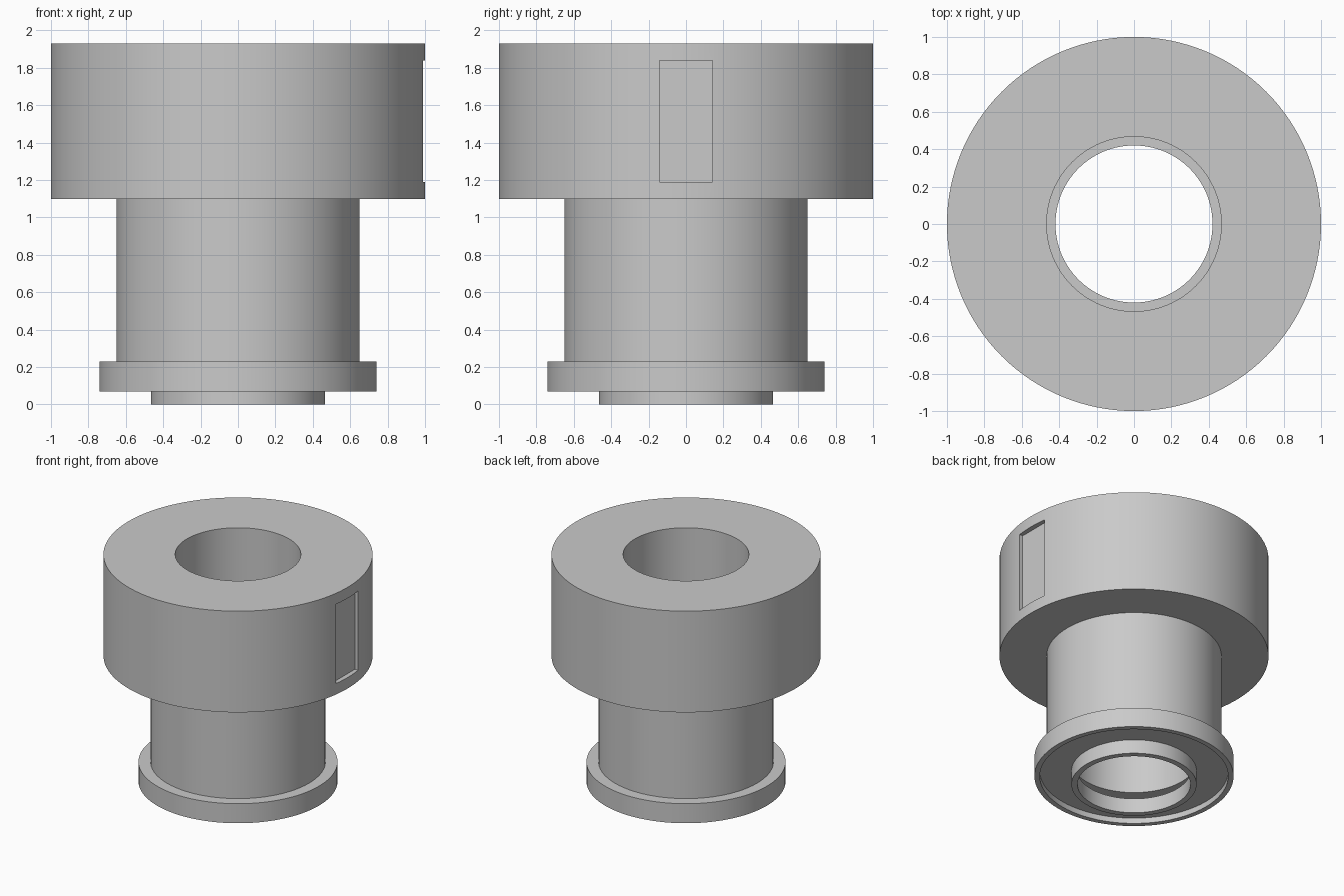
import bpy
import bmesh
from math import cos, sin, tau

cube = bpy.data.objects.get("Cube")
if cube:
    bpy.data.objects.remove(cube, do_unlink=True)

# One plain grey for the whole part
grey = bpy.data.materials.new("plain grey")
grey.use_nodes = True
colour = (0.59, 0.59, 0.59, 1)
grey.diffuse_color = colour
grey.node_tree.nodes["Principled BSDF"].inputs["Base Color"].default_value = colour


def lathe(name, profile, segments=128):
    """Revolve a closed (radius, height) profile around z."""
    bm = bmesh.new()
    rings = []
    for i in range(segments):
        a = tau * i / segments
        rings.append([bm.verts.new((r * cos(a), r * sin(a), z)) for r, z in profile])
    n = len(profile)
    for i, ring in enumerate(rings):
        after = rings[(i + 1) % segments]
        for j in range(n):
            k = (j + 1) % n
            bm.faces.new((ring[j], after[j], after[k], ring[k]))
    bmesh.ops.recalc_face_normals(bm, faces=bm.faces)
    mesh = bpy.data.meshes.new(name)
    bm.to_mesh(mesh)
    bm.free()
    mesh.materials.append(grey)
    obj = bpy.data.objects.new(name, mesh)
    bpy.context.collection.objects.link(obj)
    return obj


# Hollow body: spigot, recessed underside, flange, neck, wide head, bore and groove
body = lathe("flanged_bushing", [
    (0.42, 0), (0.465, 0), (0.465, 0.115), (0.70, 0.115),
    (0.70, 0.07), (0.74, 0.07), (0.74, 0.23), (0.65, 0.23),
    (0.65, 1.10), (1, 1.10), (1, 1.93), (0.467, 1.93),
    (0.467, 0.20), (0.60, 0.20), (0.60, 0.12), (0.42, 0.12),
])

# Flat rectangular pocket in the side of the head
bpy.ops.mesh.primitive_cube_add(size=1, location=(1.06, 0, 1.515))
cutter = bpy.context.object
cutter.name = "pocket_cutter"
cutter.scale = (0.2, 0.285, 0.65)
cutter.hide_render = True
cutter.data.materials.append(grey)

pocket = body.modifiers.new("pocket", "BOOLEAN")
pocket.operation = "DIFFERENCE"
pocket.solver = "EXACT"
pocket.object = cutter

bpy.ops.object.select_all(action="DESELECT")
body.select_set(True)
bpy.context.view_layer.objects.active = body
bpy.ops.object.modifier_apply(modifier=pocket.name)
bpy.data.objects.remove(cutter, do_unlink=True)
bpy.ops.object.shade_smooth_by_angle()
